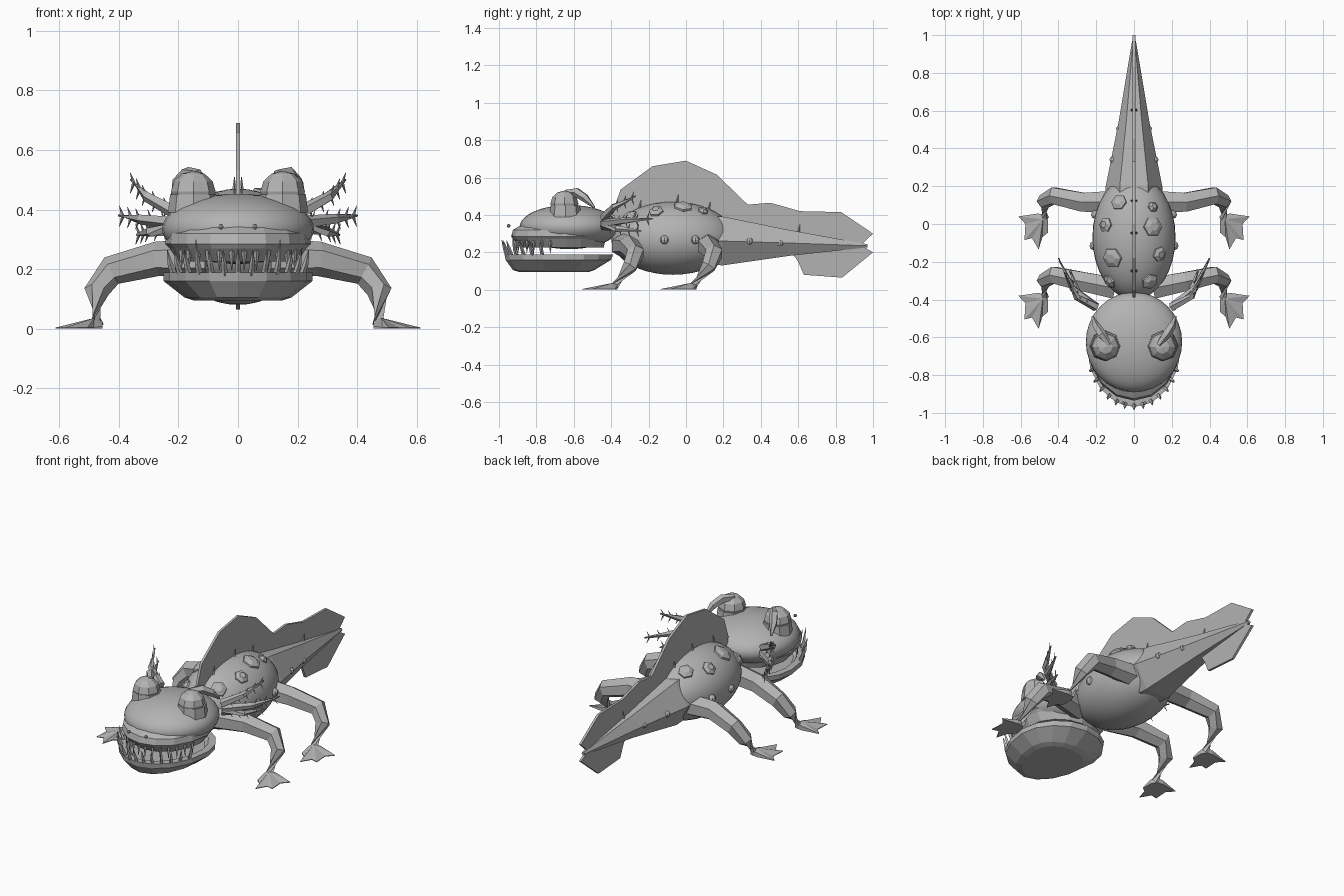
import bpy, bmesh, math
from mathutils import Vector

if "Cube" in bpy.data.objects:
    bpy.data.objects.remove(bpy.data.objects["Cube"])

skin = bpy.data.materials.new("grey skin")
skin.diffuse_color = (0.45, 0.45, 0.45, 1)
skin.use_nodes = True
skin.node_tree.nodes["Principled BSDF"].inputs["Base Color"].default_value = skin.diffuse_color


def finish(name, bm, smooth=False):
    bmesh.ops.recalc_face_normals(bm, faces=bm.faces[:])
    me = bpy.data.meshes.new(name)
    bm.to_mesh(me)
    bm.free()
    me.materials.append(skin)
    ob = bpy.data.objects.new(name, me)
    bpy.context.collection.objects.link(ob)
    for p in me.polygons:
        p.use_smooth = smooth
    return ob


def loft(name, rings, smooth=False):
    """Skin a list of equal point rings and cap both ends."""
    bm = bmesh.new()
    vs = [[bm.verts.new(p) for p in r] for r in rings]
    n = len(vs[0])
    for a, b in zip(vs, vs[1:]):
        for i in range(n):
            j = (i + 1) % n
            bm.faces.new((a[i], a[j], b[j], b[i]))
    bm.faces.new(vs[0])
    bm.faces.new(vs[-1])
    return finish(name, bm, smooth)


def tube(name, pts, radii, n=6):
    pts = [Vector(p) for p in pts]
    rings = []
    for i, p in enumerate(pts):
        t = (pts[min(i + 1, len(pts) - 1)] - pts[max(i - 1, 0)]).normalized()
        ref = Vector((0, 1, 0)) if abs(t.x) > 0.6 or abs(t.z) > 0.8 else Vector((0, 0, 1))
        u = t.cross(ref).normalized()
        v = t.cross(u)
        rings.append([p + radii[i] * (math.cos(k * math.tau / n) * u + math.sin(k * math.tau / n) * v)
                      for k in range(n)])
    return loft(name, rings)


def ball(name, c, r, seg=8, rows=6, smooth=False):
    bm = bmesh.new()
    bmesh.ops.create_uvsphere(bm, u_segments=seg, v_segments=rows, radius=1)
    for v in bm.verts:
        v.co = Vector((v.co.x * r[0] + c[0], v.co.y * r[1] + c[1], v.co.z * r[2] + c[2]))
    return finish(name, bm, smooth)


def fin(name, profile, t=0.007):
    """Thin upright plate from a (y, z) outline."""
    return loft(name, [[(x, y, z) for y, z in profile] for x in (-t, t)])


def oval(rx, front, back, z, yc=-0.64, n=16):
    """Horizontal ring with different front and back lengths."""
    out = []
    for k in range(n):
        a = k * math.tau / n
        s = math.sin(a)
        out.append((rx * math.cos(a), yc + s * (back if s > 0 else front), z))
    return out


# body and tail
BC, BR = (0, -0.07, 0.275), (0.22, 0.33, 0.195)
ball("body", BC, BR, 32, 20, True)
tube("tail", [(0, 0.13, 0.265), (0, 0.2, 0.26), (0, 0.55, 0.25), (0, 0.97, 0.235)],
     [0.15, 0.15, 0.08, 0.01], 6)

# fins
fin("back_fin", [(-0.38, 0.36), (-0.39, 0.42), (-0.35, 0.535), (-0.18, 0.66), (0, 0.69), (0.165, 0.615),
                 (0.33, 0.455), (0.45, 0.465), (0.61, 0.42), (0.83, 0.415), (1.0, 0.30), (0.93, 0.235),
                 (0.55, 0.27), (0.2, 0.34), (-0.1, 0.4)])
fin("lower_tail_fin", [(0.55, 0.22), (0.6, 0.15), (0.63, 0.08), (0.835, 0.065), (1.0, 0.2), (0.93, 0.24)])

# head dome, upper lip and lower jaw
ball("head", (0, -0.625, 0.335), (0.255, 0.265, 0.118), 32, 20, True)
loft("upper_lip", [oval(0.20, 0.24, 0.2, 0.225), oval(0.23, 0.285, 0.21, 0.27),
                   oval(0.245, 0.295, 0.22, 0.285), oval(0.24, 0.285, 0.22, 0.32),
                   oval(0.2, 0.22, 0.18, 0.36)])
loft("lower_jaw", [oval(0.15, 0.25, 0.12, 0.095), oval(0.18, 0.285, 0.15, 0.105),
                   oval(0.25, 0.325, 0.24, 0.16), oval(0.25, 0.33, 0.25, 0.188),
                   oval(0.21, 0.29, 0.21, 0.188), oval(0.19, 0.26, 0.19, 0.165)])

# teeth around both jaws
for i in range(-6, 7):
    a = math.radians(i * 11)
    s, c = math.sin(a), math.cos(a)
    top = 0.30 if abs(i) == 3 else 0.265
    tube("lower_tooth", [(0.235 * s, -0.64 - 0.315 * c, 0.18), (0.25 * s, -0.64 - 0.33 * c, 0.22),
                         (0.26 * s, -0.64 - 0.345 * c, top)], [0.011, 0.009, 0.001], 4)
    a += math.radians(5.5)
    s, c = math.sin(a), math.cos(a)
    tube("upper_tooth", [(0.215 * s, -0.64 - 0.265 * c, 0.28), (0.22 * s, -0.64 - 0.27 * c, 0.195)],
         [0.013, 0.001], 4)

for s in (-1, 1):
    # eyes, brows and nostrils
    ball("eye", (s * 0.15, -0.65, 0.46), (0.075, 0.075, 0.07), 8, 6)
    tube("eye_socket", [(s * 0.15, -0.645, 0.39), (s * 0.15, -0.645, 0.45)], [0.085, 0.078], 8)
    tube("brow", [(s * 0.13, -0.64, 0.52), (s * 0.17, -0.585, 0.52), (s * 0.2, -0.54, 0.49),
                  (s * 0.22, -0.49, 0.44)], [0.015, 0.025, 0.022, 0.006], 5)
    ball("nostril", (s * 0.057, -0.948, 0.342), (0.01, 0.01, 0.01), 6, 4)

    # feathery gills with barbs
    for tip in ((0.36, -0.27, 0.50), (0.40, -0.18, 0.38), (0.34, -0.24, 0.315)):
        p0 = Vector((s * 0.2, -0.44, 0.36 + (tip[2] - 0.4) * 0.25))
        p2 = Vector((s * tip[0], tip[1], tip[2]))
        p1 = p0.lerp(p2, 0.5) + Vector((s * 0.025, -0.03, 0))
        tube("gill_stalk", [p0, p1, p2], [0.024, 0.018, 0.004], 5)
        for k in range(1, 6):
            f = k / 5.5
            q = p0.lerp(p1, f * 2) if f < 0.5 else p1.lerp(p2, f * 2 - 1)
            for d in (-1, 1):
                tube("gill_barb", [q, q + Vector((s * 0.012, 0.012, d * 0.035))], [0.006, 0.001], 4)

    # legs with webbed feet
    for part, dy, hip in (("front", 0, -0.34), ("rear", 0.42, 0.12)):
        tube(part + "_leg", [(s * 0.1, hip, 0.235), (s * 0.27, -0.305 + dy, 0.235),
                             (s * 0.425, -0.27 + dy, 0.195), (s * 0.475, -0.30 + dy, 0.125),
                             (s * 0.475, -0.385 + dy, 0.015)],
             [0.065, 0.058, 0.05, 0.042, 0.024], 6)
        web = [(0.47, -0.37), (0.51, -0.365), (0.612, -0.38), (0.575, -0.42), (0.58, -0.505),
               (0.54, -0.495), (0.505, -0.555), (0.485, -0.49), (0.455, -0.465), (0.455, -0.4)]
        rings = []
        for h in (0, 1):
            rings.append([(s * x, y + dy, h * max(0.004, 0.035 - 0.3 * math.hypot(x - 0.48, y + 0.38)))
                          for x, y in web])
        bm = bmesh.new()
        lo = [bm.verts.new(p) for p in rings[0]]
        hi = [bm.verts.new(p) for p in rings[1]]
        peak = bm.verts.new((s * 0.482, -0.395 + dy, 0.036))
        bm.faces.new(lo)
        for i in range(len(web)):
            j = (i + 1) % len(web)
            bm.faces.new((lo[i], lo[j], hi[j], hi[i]))
            bm.faces.new((hi[i], hi[j], peak))
        finish(part + "_foot", bm)

    # lateral line studs
    for x, y, z, r in ((0.212, -0.115, 0.267, 0.024), (0.205, 0.05, 0.267, 0.023),
                       (0.112, 0.34, 0.26, 0.018), (0.08, 0.505, 0.248, 0.015)):
        ball("side_stud", (s * x, y, z), (r, r, r), 8, 6)

# warty patches on the back
for x, y, r in ((-0.08, 0.115, 0.045), (-0.15, -0.005, 0.042), (-0.115, -0.18, 0.058), (-0.13, -0.305, 0.04),
                (0.1, -0.015, 0.055), (0.135, -0.16, 0.042), (0.085, -0.305, 0.048), (0.1, 0.09, 0.03)):
    q = 1 - (x / BR[0]) ** 2 - ((y - BC[1]) / BR[1]) ** 2
    z = BC[2] + BR[2] * math.sqrt(max(q, 0.02))
    nrm = Vector((x / BR[0] ** 2, (y - BC[1]) / BR[1] ** 2, (z - BC[2]) / BR[2] ** 2)).normalized()
    p = Vector((x, y, z))
    tube("back_wart", [p - nrm * 0.02, p + nrm * 0.005, p + nrm * 0.018], [r, r * 0.95, r * 0.45], 6)

# small spines along the back
for y, z in ((-0.25, 0.43), (-0.05, 0.46), (0.12, 0.42), (0.6, 0.3)):
    for x in (-0.012, 0.012):
        tube("back_spine", [(x, y, z), (x, y + 0.01, z + 0.05)], [0.008, 0.001], 4)
